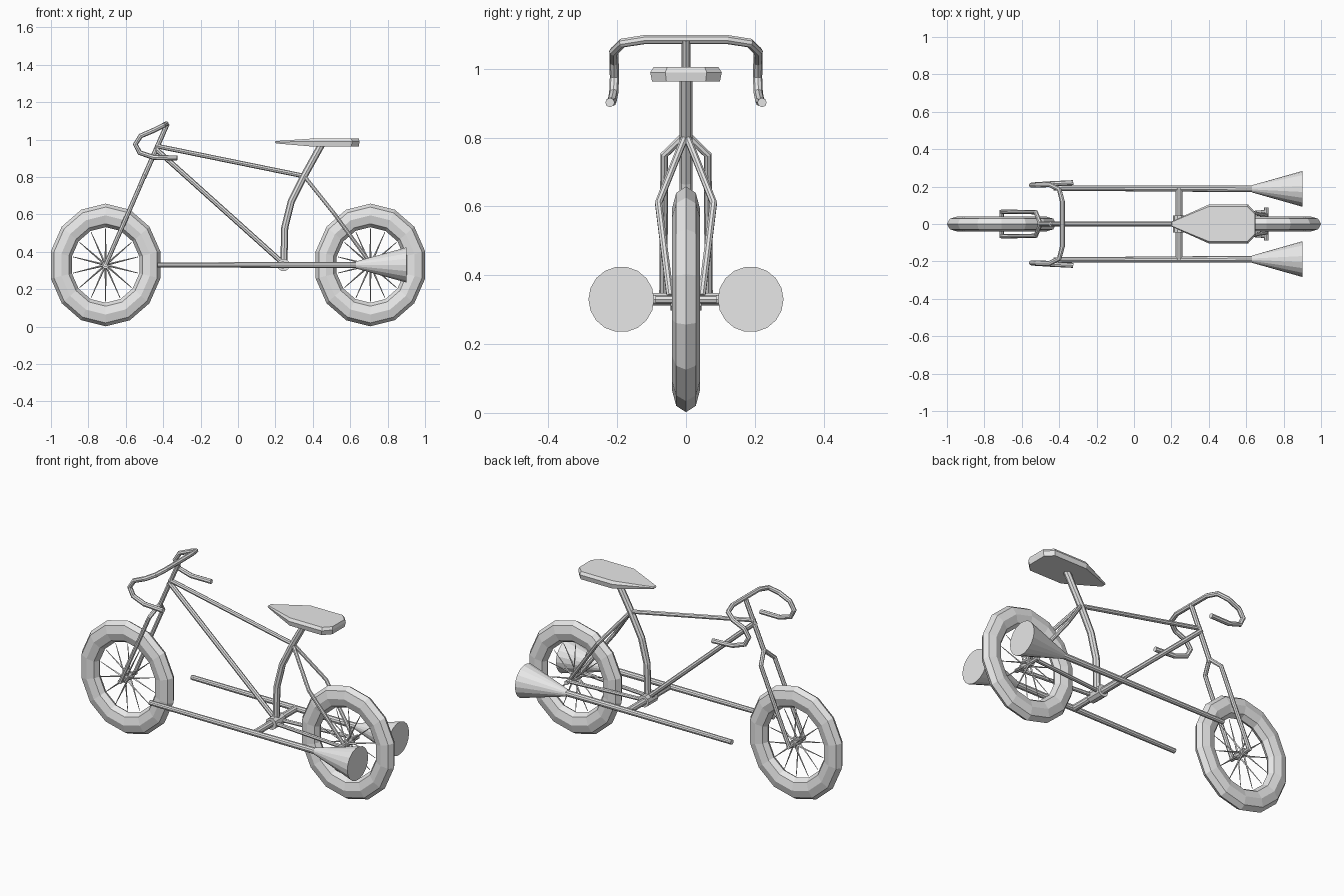
import bpy, bmesh
from math import sin, cos, pi
from mathutils import Matrix, Vector

cube = bpy.data.objects.get("Cube")
if cube:
    bpy.data.objects.remove(cube)

grey = bpy.data.materials.new("plain_grey")
grey.use_nodes = True
grey.diffuse_color = (0.8, 0.8, 0.8, 1)
grey.node_tree.nodes["Principled BSDF"].inputs["Base Color"].default_value = (0.8, 0.8, 0.8, 1)

AXLE = 0.33      # height of both wheel centres
WHEEL_X = 0.708  # distance of wheel centres from the middle
SQUASH = 0.915   # wheels are slightly narrower than tall


def finish(name, mesh):
    mesh.materials.clear()
    mesh.materials.append(grey)
    for p in mesh.polygons:
        p.use_smooth = False
    obj = bpy.data.objects.new(name, mesh)
    bpy.context.collection.objects.link(obj)
    return obj


def tubes(name, paths, radius, sides=8, ends=None):
    """Capped tubes along point lists; ends scales first and last radius."""
    curve = bpy.data.curves.new(name, "CURVE")
    curve.dimensions = "3D"
    curve.bevel_depth = radius
    curve.bevel_resolution = (sides - 4) // 2
    curve.use_fill_caps = True
    for path in paths:
        spline = curve.splines.new("POLY")
        spline.points.add(len(path) - 1)
        for i, co in enumerate(path):
            spline.points[i].co = (*co, 1)
            if ends:
                t = i / (len(path) - 1)
                spline.points[i].radius = ends[0] * (1 - t) + ends[1] * t
    helper = bpy.data.objects.new(name + "_path", curve)
    bpy.context.collection.objects.link(helper)
    bpy.context.view_layer.update()
    deps = bpy.context.evaluated_depsgraph_get()
    mesh = bpy.data.meshes.new_from_object(helper.evaluated_get(deps))
    bpy.data.objects.remove(helper)
    return finish(name, mesh)


def both(path):
    """The path and its copy on the other side of the bicycle."""
    return [path, [(x, -y, z) for x, y, z in path]]


def crossbar(name, x, half, radius, sides=10):
    tubes(name, [[(x, -half, AXLE), (x, half, AXLE)]], radius, sides)


# Wheels: tyre, tapered spokes, hub and axle
def wheel(name, x, axle_half):
    bpy.ops.mesh.primitive_torus_add(major_segments=14, minor_segments=8,
                                     major_radius=0.265, minor_radius=0.063)
    tyre = bpy.context.object
    mesh = tyre.data.copy()
    bpy.data.objects.remove(tyre)
    mesh.transform(Matrix(((0, SQUASH, 0, x), (0, 0, 0.64, 0),
                           (1, 0, 0, AXLE), (0, 0, 0, 1))))
    finish(name + "_tyre", mesh)
    spokes = []
    for i in range(14):
        a = 2 * pi * i / 14
        y = 0.02 * (-1) ** i
        tip = (x + SQUASH * 0.195 * sin(a), 0, AXLE + 0.195 * cos(a))
        spokes.append([(x, y, AXLE), tip])
    tubes(name + "_spokes", spokes, 0.006, 4, (1, 0.3))
    crossbar(name + "_hub", x, 0.035, 0.02)
    crossbar(name + "_axle", x, axle_half, 0.012, 8)


wheel("front_wheel", -WHEEL_X, 0.075)
wheel("rear_wheel", WHEEL_X, 0.088)

# Fork and steering column
tubes("fork_blades", both([(-WHEEL_X, 0.066, AXLE), (-0.525, 0.063, 0.75),
                           (-0.5, 0, 0.81)]), 0.012)
tubes("steering_column", [[(-0.505, 0, 0.795), (-0.378, 0, 1.085)]], 0.013)

# Drop handlebar, made from one half and its reflection
half = [(-0.383, 0.12, 1.085), (-0.4, 0.185, 1.075), (-0.45, 0.21, 1.05),
        (-0.52, 0.209, 1.02), (-0.549, 0.208, 0.975), (-0.525, 0.21, 0.93),
        (-0.45, 0.215, 0.905), (-0.325, 0.221, 0.902)]
first, second = both(half)
tubes("handlebar", [second[::-1] + first], 0.0135)

# Frame
tubes("top_tube", [[(-0.44, 0, 0.967), (0.355, 0, 0.805)]], 0.0125)
tubes("down_tube", [[(-0.445, 0, 0.955), (0.24, 0, 0.34)]], 0.014)
tubes("seat_tube", [[(0.245, 0, AXLE), (0.25, 0, 0.53), (0.285, 0, 0.67),
                     (0.35, 0, 0.8), (0.45, 0, 0.98)]], 0.019)
tubes("seat_stays", both([(0.35, 0, 0.81), (0.51, 0.08, 0.61),
                          (WHEEL_X, 0.046, AXLE + 0.01)]), 0.011)
tubes("chain_stays", both([(0.24, 0.025, AXLE), (WHEEL_X, 0.065, AXLE)]), 0.011)
crossbar("bottom_bracket", 0.243, 0.045, 0.034)
crossbar("pipe_support", 0.24, 0.19, 0.019)

# Long side pipes with flared ends
tubes("side_pipes", both([(-0.43, 0.192, AXLE), (0.64, 0.188, AXLE)]), 0.018, 10, (0.78, 1))
tubes("flared_ends", both([(0.63, 0.188, AXLE), (0.9, 0.188, AXLE)]), 0.0955, 18, (0.2, 1))

# Saddle: three stacked outlines, thin at the nose
outline = [(0.198, 0.012), (0.28, 0.05), (0.4, 0.104), (0.61, 0.104), (0.65, 0.06)]
outline += [(x, -y) for x, y in reversed(outline)]
bm = bmesh.new()
rings = []
for z, inset in ((0.963, 0.95), (0.99, 1), (1.006, 0.9)):
    ring = []
    for x, y in outline:
        thin = min(1, 0.3 + (x - 0.198) * 3.5)
        ring.append(bm.verts.new((0.44 + (x - 0.44) * (0.98 if inset < 1 else 1),
                                  y * inset, 0.987 + (z - 0.987) * thin)))
    rings.append(ring)
bm.faces.new(rings[0][::-1])
bm.faces.new(rings[-1])
n = len(outline)
for low, high in zip(rings, rings[1:]):
    for i in range(n):
        j = (i + 1) % n
        bm.faces.new((low[i], low[j], high[j], high[i]))
bmesh.ops.recalc_face_normals(bm, faces=bm.faces)
saddle = bpy.data.meshes.new("saddle")
bm.to_mesh(saddle)
bm.free()
finish("saddle", saddle)
